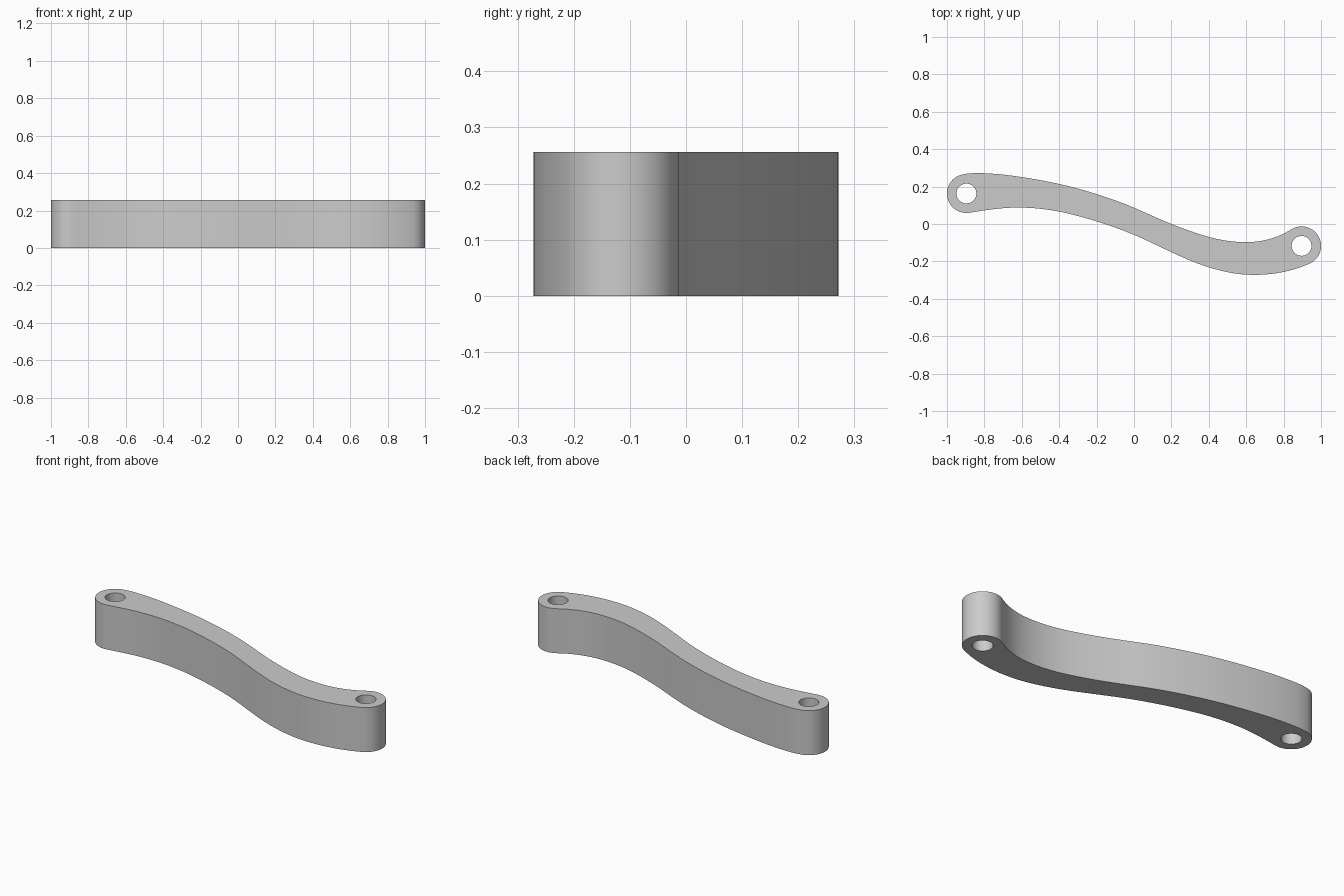
import bpy
from math import sin, cos, radians

if "Cube" in bpy.data.objects:
    bpy.data.objects.remove(bpy.data.objects["Cube"])

HEIGHT = 0.256
BOSS_R, HOLE_R = 0.104, 0.053
LEFT_EYE, RIGHT_EYE = (-0.896, 0.163), (0.896, -0.117)


def arc(centre, radius, start, end, steps):
    """Points on an arc, angles in degrees."""
    angles = [radians(start + (end - start) * i / steps) for i in range(steps + 1)]
    return [(centre[0] + radius * cos(a), centre[1] + radius * sin(a)) for a in angles]


def flowing_edge(knots, steps=10):
    """Smooth edge through knots of x, y and slope."""
    points = []
    for (x0, y0, m0), (x1, y1, m1) in zip(knots, knots[1:]):
        w = x1 - x0
        for i in range(1, steps + 1):
            t = i / steps
            y = ((1 + 2 * t) * (1 - t) ** 2 * y0 + t * (1 - t) ** 2 * w * m0
                 + t * t * (3 - 2 * t) * y1 + t * t * (t - 1) * w * m1)
            points.append((x0 + w * t, y))
    return points[:-1]


# Outline: rounded end, lower edge, rounded end, upper edge
left_end = arc(LEFT_EYE, BOSS_R, 102, 279, 32)
right_end = arc(RIGHT_EYE, BOSS_R, -64, 122, 32)
lower = flowing_edge([(*left_end[-1], 0.16), (-0.62, 0.088, 0), (-0.3, 0.043, -0.27),
                      (0, -0.058, -0.42), (0.3, -0.195, -0.41),
                      (0.64, -0.272, 0), (*right_end[0], 0.45)])
upper = flowing_edge([(*right_end[-1], 0.62), (0.6, -0.097, 0), (0.4, -0.069, -0.28),
                      (0.2, 0.0, -0.40), (0, 0.087, -0.43), (-0.25, 0.175, -0.30),
                      (-0.5, 0.234, -0.18), (-0.84, 0.272, 0), (*left_end[0], 0.21)])
outline = left_end + lower + right_end + upper

# Filled and extruded profile with the two pin holes
profile = bpy.data.curves.new("link_arm_profile", "CURVE")
profile.dimensions = "2D"
profile.fill_mode = "BOTH"
profile.extrude = HEIGHT / 2
for loop in (outline, arc(LEFT_EYE, HOLE_R, 0, 352.5, 47), arc(RIGHT_EYE, HOLE_R, 0, 352.5, 47)):
    spline = profile.splines.new("POLY")
    spline.points.add(len(loop) - 1)
    for point, (x, y) in zip(spline.points, loop):
        point.co = (x, y, 0, 1)
    spline.use_cyclic_u = True

arm = bpy.data.objects.new("link_arm", profile)
bpy.context.collection.objects.link(arm)
arm.location.z = HEIGHT / 2

# Plain grey finish
grey = bpy.data.materials.new("plain_grey")
grey.use_nodes = True
colour = (0.6, 0.6, 0.6, 1)
grey.diffuse_color = colour
grey.node_tree.nodes["Principled BSDF"].inputs["Base Color"].default_value = colour
profile.materials.append(grey)

# Turn into a mesh, weld the caps to the walls and smooth the curved walls
bpy.ops.object.select_all(action="DESELECT")
arm.select_set(True)
bpy.context.view_layer.objects.active = arm
bpy.ops.object.convert(target="MESH")
bpy.ops.object.mode_set(mode="EDIT")
bpy.ops.mesh.select_all(action="SELECT")
bpy.ops.mesh.remove_doubles(threshold=0.0005)
bpy.ops.mesh.normals_make_consistent(inside=False)
bpy.ops.object.mode_set(mode="OBJECT")
bpy.ops.object.shade_smooth_by_angle(angle=radians(30))
